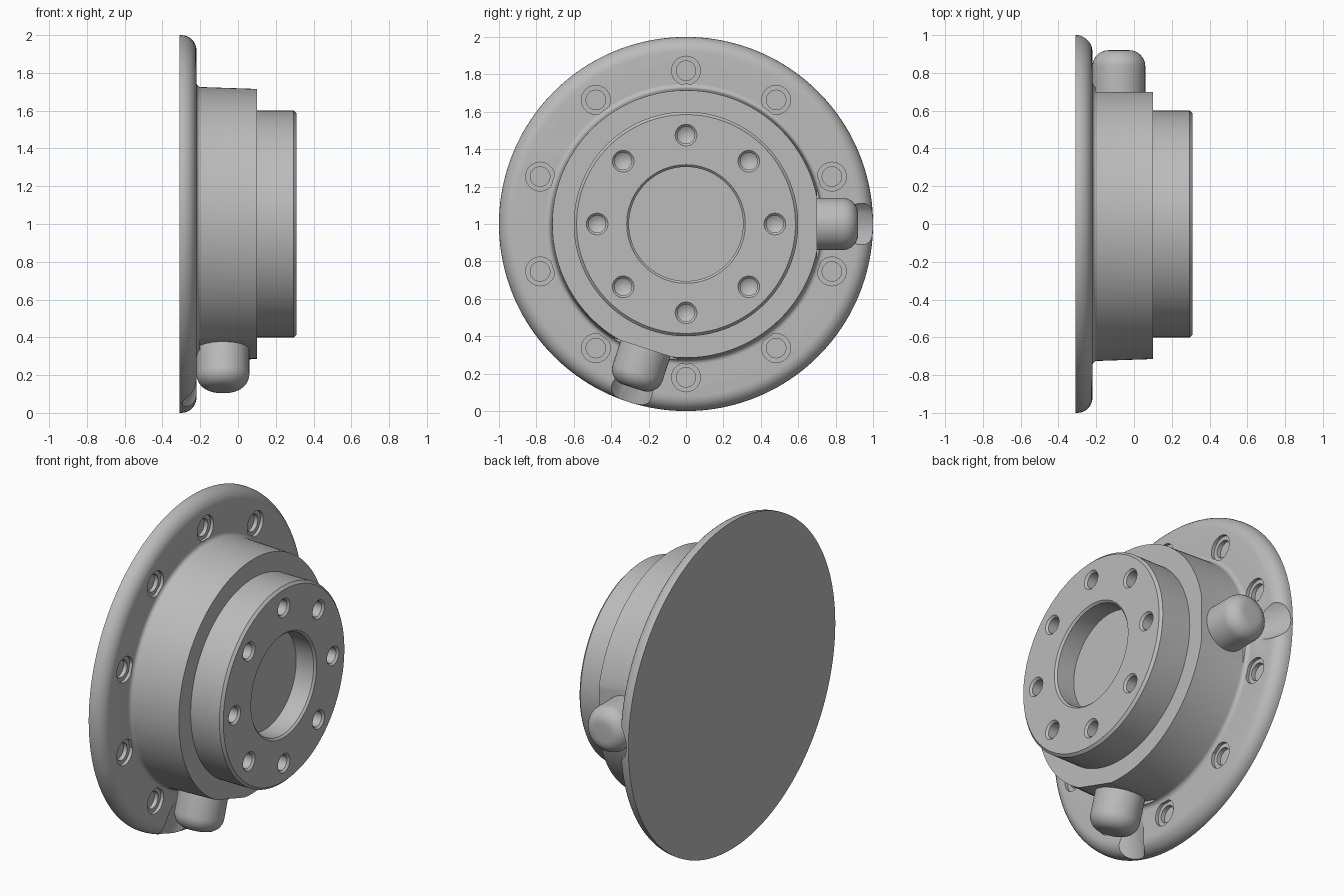
import bpy, bmesh
from math import pi, sin, cos, radians
from mathutils import Matrix, Vector

cube = bpy.data.objects.get("Cube")
if cube:
    bpy.data.objects.remove(cube, do_unlink=True)

GREY = (0.5, 0.5, 0.5, 1)
mat = bpy.data.materials.new("machined grey")
mat.use_nodes = True
mat.diffuse_color = GREY
mat.node_tree.nodes["Principled BSDF"].inputs["Base Color"].default_value = GREY


def make(name, bm):
    bmesh.ops.recalc_face_normals(bm, faces=bm.faces)
    mesh = bpy.data.meshes.new(name)
    bm.to_mesh(mesh)
    bm.free()
    obj = bpy.data.objects.new(name, mesh)
    bpy.context.collection.objects.link(obj)
    mesh.materials.append(mat)
    return obj


def add_lathe(bm, profile, matrix, steps):
    """Revolve (axial, radius) points about local x; ends are flat, or pointed at radius 0."""
    rings = []
    for x, r in profile:
        angles = [2 * pi * i / steps for i in range(steps)] if r else [0]
        rings.append([bm.verts.new(matrix @ Vector((x, r * sin(a), r * cos(a)))) for a in angles])
    for a, b in zip(rings, rings[1:]):
        for i in range(steps):
            j = (i + 1) % steps
            if len(a) == 1:
                bm.faces.new((a[0], b[j], b[i]))
            else:
                bm.faces.new((a[i], a[j], b[j], b[i]))
    for ring in (rings[0], rings[-1]):
        if len(ring) > 1:
            bm.faces.new(ring)


def lathes(name, profile, matrices, steps):
    bm = bmesh.new()
    for m in matrices:
        add_lathe(bm, profile, m, steps)
    return make(name, bm)


def arc(cx, cr, radius, start, end, n=8):
    span = [radians(start + (end - start) * i / n) for i in range(n + 1)]
    return [(cx + radius * cos(a), cr + radius * sin(a)) for a in span]


def select_only(obj):
    bpy.ops.object.select_all(action="DESELECT")
    bpy.context.view_layer.objects.active = obj
    obj.select_set(True)


def cut(target, cutter):
    cutter.hide_render = True
    mod = target.modifiers.new("cut", "BOOLEAN")
    mod.object = cutter
    mod.solver = "EXACT"
    select_only(target)
    bpy.ops.object.modifier_apply(modifier=mod.name)
    bpy.data.objects.remove(cutter, do_unlink=True)


def smooth(obj):
    select_only(obj)
    bpy.ops.object.shade_smooth_by_angle(angle=radians(30))


# Clock position about the main axis: 0 is up, 90 is +y
def clock(degrees):
    return Matrix.Translation((0, 0, 1)) @ Matrix.Rotation(-radians(degrees), 4, "X")


def around(count, radius):
    return [clock(360 * i / count) @ Matrix.Translation((0, 0, radius)) for i in range(count)]


# Local x pointing radially outward
OUTWARD = Matrix.Rotation(-pi / 2, 4, "Y")
PORTS = [clock(90), clock(198)]
PORT_X = -0.08

# Flange disc with rounded front rim
flange = lathes("flange", [(-0.31, 1.0)] + arc(-0.30, 0.92, 0.08, 90, 0), [clock(0)], 160)
cut(flange, lathes("flange_hole_cutter",
                   [(-0.265, 0.052), (-0.24, 0.052), (-0.24, 0.077), (-0.15, 0.077)],
                   around(10, 0.82), 40))

# Sloping scallops in the rim under the ports
tilt = Matrix.Translation((PORT_X, 0, 0.82)) @ Matrix.Rotation(radians(-18), 4, "Y") @ OUTWARD
cut(flange, lathes("scallop_cutter", arc(0, 0, 0.15, 180, 90)[1:] + [(0.5, 0.15)],
                   [p @ tilt for p in PORTS], 48))

# Stepped hub with base fillet and chamfered nose
hub = lathes("hub", [(-0.28, 0.745)] + arc(-0.195, 0.75, 0.025, 180, 270, 5)
             + [(0.10, 0.715), (0.10, 0.60), (0.295, 0.60), (0.31, 0.585)], [clock(0)], 160)
cut(hub, lathes("bore_cutter", [(0.18, 0.305), (0.298, 0.305), (0.325, 0.332)], [clock(0)], 96))
cut(hub, lathes("bolt_hole_cutter",
                [(0.14, 0), (0.17, 0.046), (0.298, 0.046), (0.325, 0.073)],
                around(8, 0.475), 40))

# Flat seats for the ports
bm = bmesh.new()
for p in PORTS:
    bmesh.ops.create_cube(bm, size=1, matrix=p @ Matrix.Translation((0, 0, 0.80))
                          @ Matrix.Diagonal((0.40, 0.60, 0.20, 1)))
cut(hub, make("flat_cutter", bm))

# Rounded cable ports
stub = Matrix.Translation((PORT_X, 0, 0)) @ OUTWARD
port_profile = [(0.66, 0.14)] + arc(0.835, 0.055, 0.085, 90, 0)
for name, p in zip(("side_port", "lower_port"), PORTS):
    smooth(lathes(name, port_profile, [p @ stub], 64))

smooth(flange)
smooth(hub)
